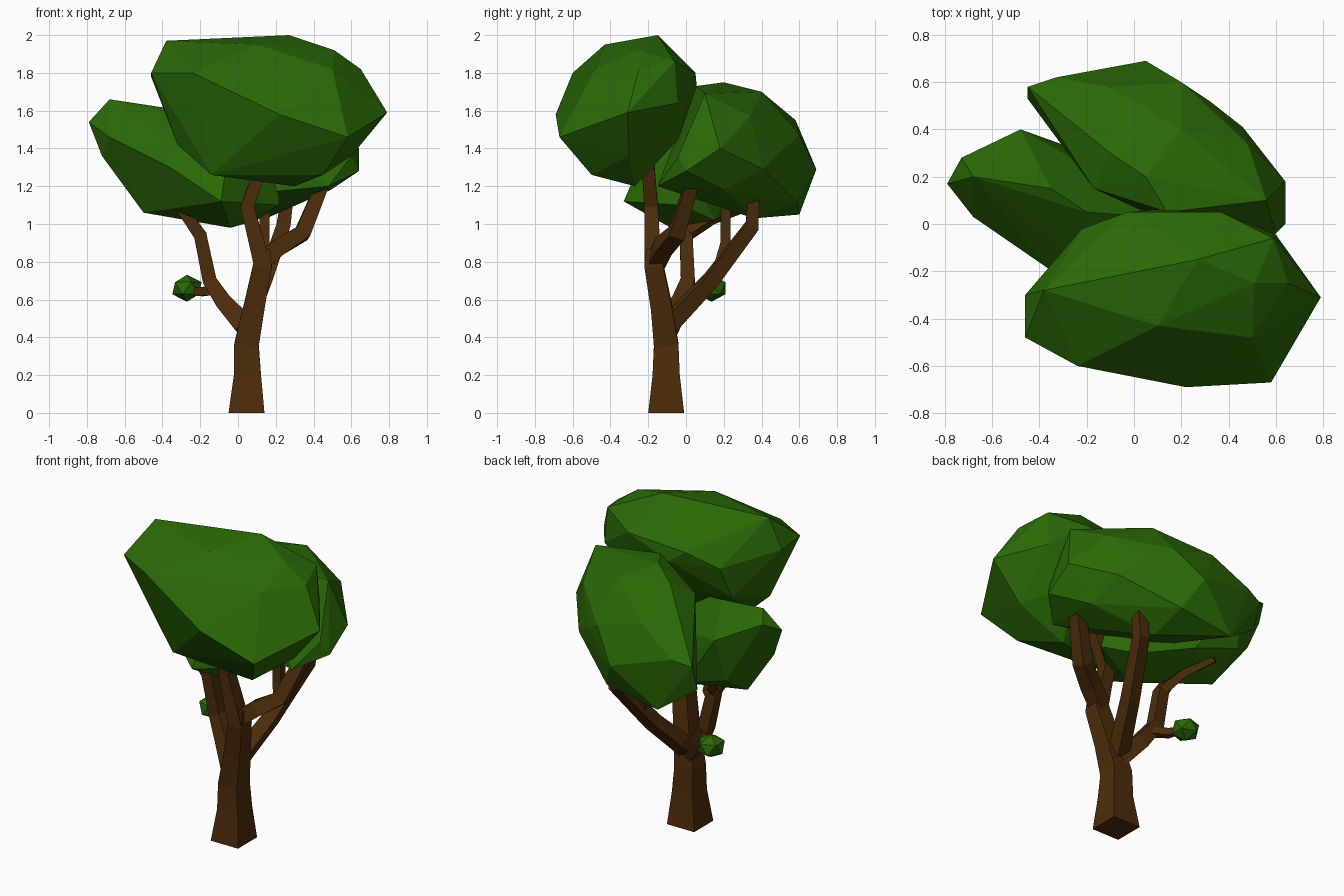
import bpy
import bmesh
from mathutils import Vector

default_cube = bpy.data.objects.get("Cube")
if default_cube:
    bpy.data.objects.remove(default_cube, do_unlink=True)


def make_material(name, colour):
    material = bpy.data.materials.new(name)
    material.use_nodes = True
    material.diffuse_color = colour
    shader = material.node_tree.nodes["Principled BSDF"]
    shader.inputs["Base Color"].default_value = colour
    shader.inputs["Roughness"].default_value = 0.9
    return material


bark = make_material("brown bark", (0.073, 0.025, 0.003, 1))
leaf = make_material("green leaf", (0.023, 0.14, 0.002, 1))


def finish_object(name, mesh_builder, material):
    """Store the bmesh as a flat-shaded object with one material."""
    bmesh.ops.recalc_face_normals(mesh_builder, faces=mesh_builder.faces[:])
    mesh = bpy.data.meshes.new(name)
    mesh_builder.to_mesh(mesh)
    mesh_builder.free()
    mesh.materials.append(material)
    created = bpy.data.objects.new(name, mesh)
    bpy.context.collection.objects.link(created)
    return created


def make_limb(name, path):
    """Sweep a tapering square section along points of x, y, z, half width."""
    builder = bmesh.new()
    centres = [Vector(point[:3]) for point in path]
    rings = []
    for index, centre in enumerate(centres):
        before = centres[max(index - 1, 0)]
        after = centres[min(index + 1, len(centres) - 1)]
        tangent = (after - before).normalized()
        if centre.z == 0:
            tangent = Vector((0, 0, 1))  # keep the foot flat on the ground
        across = Vector((0, 1, 0)).cross(tangent).normalized()
        along = tangent.cross(across)
        half = path[index][3]
        corners = [(-1, -1), (1, -1), (1, 1), (-1, 1)]
        rings.append([builder.verts.new(centre + half * (a * across + b * along))
                      for a, b in corners])
    for lower, upper in zip(rings, rings[1:]):
        for side in range(4):
            following = (side + 1) % 4
            builder.faces.new((lower[side], lower[following],
                               upper[following], upper[side]))
    builder.faces.new(rings[0])
    builder.faces.new(rings[-1])
    return finish_object(name, builder, bark)


def make_crown(name, corners):
    """Wrap a faceted leaf mass around its outermost corners."""
    builder = bmesh.new()
    for corner in corners:
        builder.verts.new(corner)
    hull = bmesh.ops.convex_hull(builder, input=builder.verts[:])
    unused = {item for item in hull["geom_interior"] + hull["geom_unused"]
              if isinstance(item, bmesh.types.BMVert)}
    bmesh.ops.delete(builder, geom=list(unused), context="VERTS")
    return finish_object(name, builder, leaf)


# Trunk and branches
make_limb("trunk", [
    (.045, -.105, 0, .095), (.05, -.105, .2, .072), (.045, -.105, .36, .065),
    (.085, -.13, .56, .056), (.13, -.17, .78, .05), (.13, -.17, .87, .04)])
make_limb("front_branch", [
    (.13, -.175, .78, .045), (.05, -.185, 1.09, .036), (.12, -.2, 1.3, .034)])
make_limb("side_branch", [
    (.12, -.16, .8, .045), (.22, -.12, .88, .045),
    (.34, -.05, .95, .042), (.46, .04, 1.24, .034)])
make_limb("back_branch", [
    (.05, -.08, .48, .045), (.14, .13, .7, .04),
    (.24, .35, .99, .036), (.27, .36, 1.2, .03)])
make_limb("back_fork", [
    (.17, .18, .78, .03), (.14, .21, .9, .027), (.14, .21, 1.14, .025)])
make_limb("left_branch", [
    (.04, -.1, .46, .055), (-.07, -.03, .58, .044), (-.15, .01, .7, .037),
    (-.2, 0, .94, .034), (-.31, -.02, 1.1, .03)])
make_limb("left_fork", [
    (-.2, .01, .95, .028), (-.26, .14, 1.03, .023), (-.35, .3, 1.08, .016)])
make_limb("twig", [
    (-.13, .01, .65, .026), (-.2, .07, .64, .022), (-.27, .14, .66, .015)])

# Leaf masses
make_crown("front_crown", [
    # front and ends
    (-.46, -.48, 1.8), (-.46, -.3, 1.78), (-.24, -.6, 1.8),
    (.22, -.69, 1.58), (.58, -.67, 1.46), (.79, -.31, 1.59),
    # underside
    (-.32, -.38, 1.42), (.02, -.4, 1.24), (.45, -.5, 1.26),
    (.3, -.27, 1.2), (-.14, -.45, 1.26), (.6, -.3, 1.36),
    # back
    (-.22, -.02, 1.7), (-.03, .05, 1.78), (.08, .06, 1.7),
    (.37, .05, 1.8), (.6, -.045, 1.64), (-.25, -.1, 1.5), (.4, -.04, 1.45),
    # top
    (-.38, -.28, 1.97), (-.05, -.3, 1.97), (.27, -.15, 2), (.59, -.06, 1.86),
    (.1, -.43, 1.95), (.51, -.25, 1.92), (.65, -.25, 1.82), (.5, -.48, 1.82)])
make_crown("back_crown", [
    # outer rim
    (-.45, .58, 1.37), (-.45, .53, 1.21), (-.33, .62, 1.4),
    (.05, .69, 1.29), (.32, .52, 1.4), (.46, .41, 1.29),
    (.64, .18, 1.4), (.64, 0, 1.28), (.6, -.04, 1.36),
    # underside
    (-.22, .6, 1.05), (.14, .59, 1.11), (.15, .36, 1.03),
    (.49, .2, 1.18), (.45, .1, 1.18), (-.05, .1, 1.15), (.48, -.15, 1.2),
    # top
    (-.1, .3, 1.7), (.05, .2, 1.75), (.2, .4, 1.7), (.14, .05, 1.73),
    (.56, .1, 1.69), (-.17, .15, 1.6), (.2, .6, 1.47), (.48, .34, 1.57),
    (-.1, .58, 1.55)])
make_crown("left_crown", [
    # outer end
    (-.79, .17, 1.54), (-.73, .28, 1.6), (-.68, .2, 1.66),
    (-.68, .03, 1.46), (-.72, .15, 1.36), (-.48, .4, 1.48),
    # underside
    (-.5, .1, 1.06), (-.5, .32, 1.2), (-.2, .3, 1.1),
    (-.04, -.08, .98), (.22, -.03, 1.1), (.1, .15, 1.02),
    # inner end and top
    (-.36, -.19, 1.3), (-.09, -.33, 1.12), (-.07, -.27, 1.26),
    (-.35, .15, 1.61), (-.2, .05, 1.55), (.2, .02, 1.28)])

# Small leaf tuft on the twig
tuft = bmesh.new()
bmesh.ops.create_icosphere(tuft, subdivisions=1, radius=.087)
for vertex in tuft.verts:
    vertex.co.z *= .82
    vertex.co += Vector((-.27, .135, .66))
finish_object("leaf_tuft", tuft, leaf)
